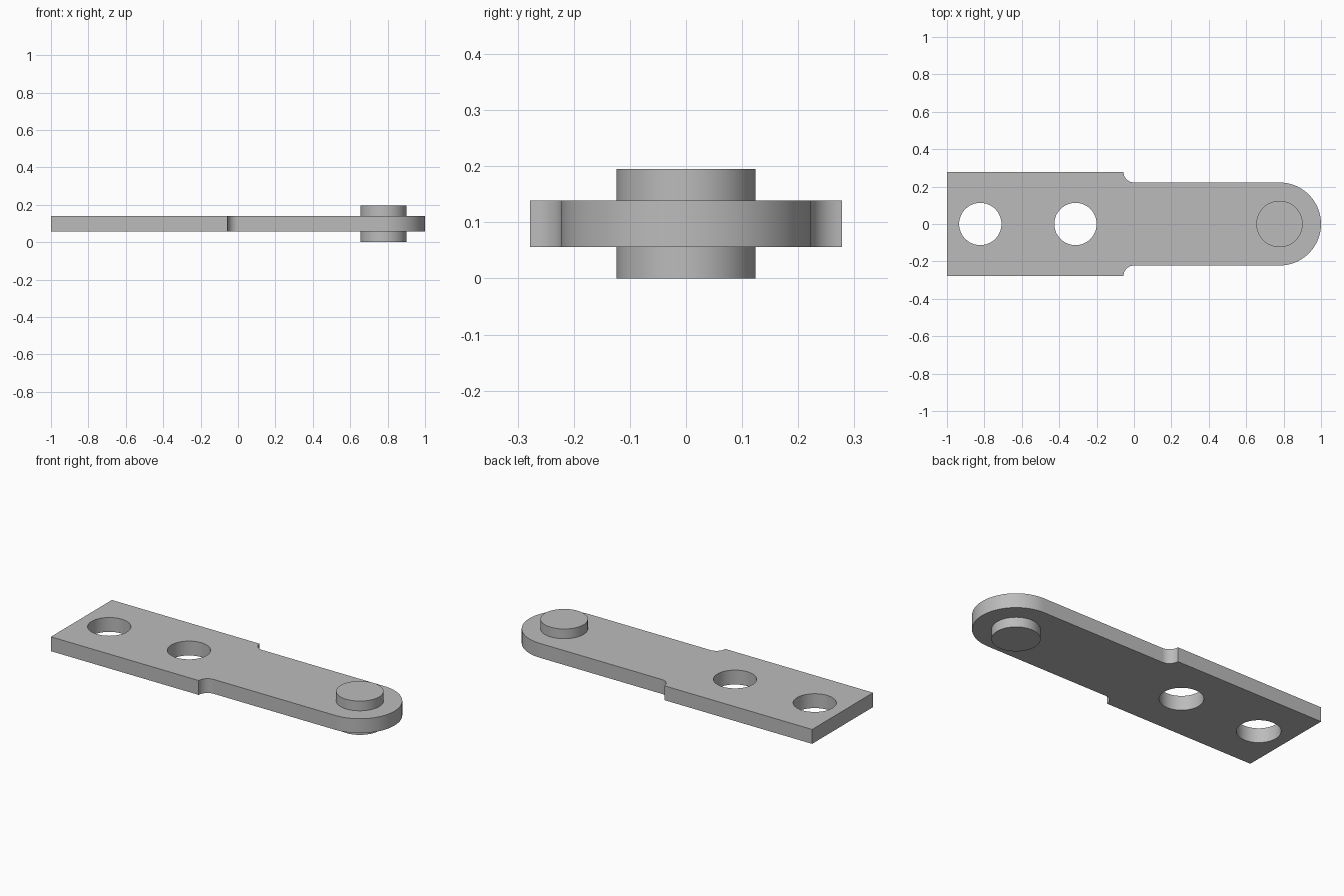
import bpy
import bmesh
from math import cos, sin, pi, radians
from mathutils import Vector

cube = bpy.data.objects.get("Cube")
if cube:
    bpy.data.objects.remove(cube, do_unlink=True)

# Main dimensions
WIDE, NARROW = 0.278, 0.222          # half widths of the two plate sections
FILLET = WIDE - NARROW
PIN_X, PIN_R = 0.778, 0.124
HOLE_R, HOLES = 0.113, (-0.822, -0.313)
BOTTOM, TOP, HEIGHT = 0.056, 0.139, 0.195

steel = bpy.data.materials.new("grey steel")
steel.use_nodes = True
grey = (0.5, 0.5, 0.5, 1)
steel.diffuse_color = grey
steel.node_tree.nodes["Principled BSDF"].inputs["Base Color"].default_value = grey


def arc(cx, cy, r, start, end, steps):
    """Points along an arc, angles in degrees."""
    angles = [radians(start + (end - start) * i / steps) for i in range(steps + 1)]
    return [(cx + r * cos(a), cy + r * sin(a)) for a in angles]


def extruded(name, loops, low, high):
    """Solid from flat outlines; inner outlines become holes."""
    bm = bmesh.new()
    edges = []
    for loop in loops:
        verts = [bm.verts.new((x, y, low)) for x, y in loop]
        edges += [bm.edges.new((v, verts[i - 1])) for i, v in enumerate(verts)]
    bmesh.ops.triangle_fill(bm, edges=edges, use_beauty=True, normal=Vector((0, 0, 1)))
    solid = bmesh.ops.extrude_face_region(bm, geom=bm.faces[:])
    moved = [g for g in solid["geom"] if isinstance(g, bmesh.types.BMVert)]
    bmesh.ops.translate(bm, verts=moved, vec=(0, 0, high - low))
    bmesh.ops.recalc_face_normals(bm, faces=bm.faces[:])
    bmesh.ops.dissolve_limit(bm, angle_limit=radians(0.1),
                             verts=bm.verts[:], edges=bm.edges[:])
    mesh = bpy.data.meshes.new(name)
    bm.to_mesh(mesh)
    bm.free()
    mesh.materials.append(steel)
    obj = bpy.data.objects.new(name, mesh)
    bpy.context.collection.objects.link(obj)
    bpy.ops.object.select_all(action="DESELECT")
    obj.select_set(True)
    bpy.context.view_layer.objects.active = obj
    bpy.ops.object.shade_smooth_by_angle(angle=radians(30))
    return obj


# Link plate: square wide end, hollow shoulders, rounded narrow end, two holes
upper = [(-1, WIDE)] + arc(0, WIDE, FILLET, 180, 270, 12)
lower = [(x, -y) for x, y in reversed(upper)]
outline = upper + arc(PIN_X, 0, NARROW, 90, -90, 48) + lower
holes = [arc(x, 0, HOLE_R, 0, 360, 64)[:-1] for x in HOLES]
extruded("link_plate", [outline] + holes, BOTTOM, TOP)

# Pin bosses standing out from each face of the plate
pin_circle = arc(PIN_X, 0, PIN_R, 0, 360, 64)[:-1]
extruded("upper_pin", [pin_circle], TOP, HEIGHT)
extruded("lower_pin", [pin_circle], 0, BOTTOM)
